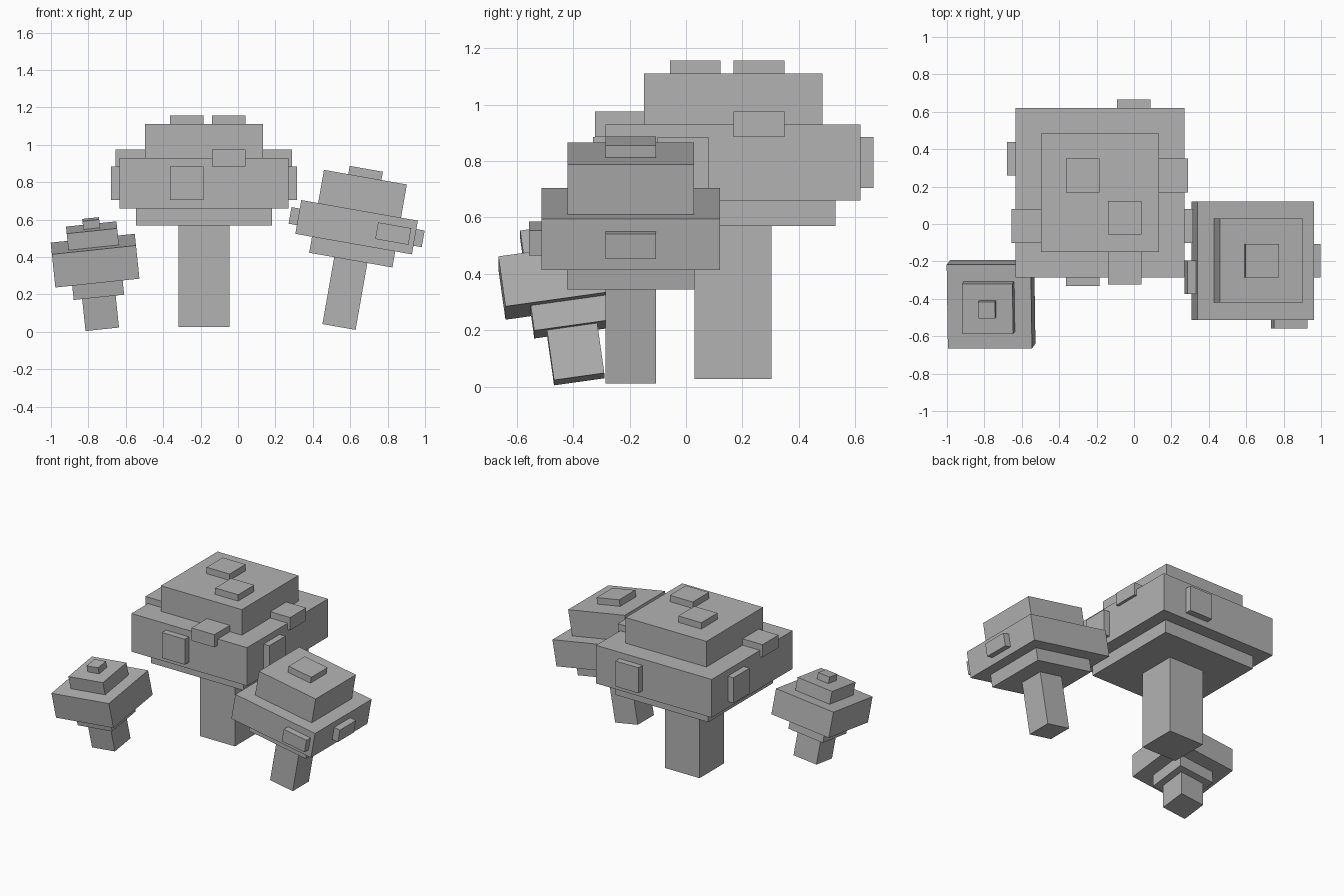
import bpy
from math import radians
from mathutils import Matrix, Euler, Vector

cube = bpy.data.objects.get("Cube")
if cube:
    bpy.data.objects.remove(cube)

grey = bpy.data.materials.new("plain_grey")
grey.use_nodes = True
color = (0.45, 0.45, 0.45, 1)
grey.diffuse_color = color
grey.node_tree.nodes["Principled BSDF"].inputs["Base Color"].default_value = color


def box(name, frame, center, size):
    """Add a box at a place inside a mushroom's own frame."""
    bpy.ops.mesh.primitive_cube_add(size=1)
    ob = bpy.context.object
    ob.name = name
    ob.data.transform(Matrix.LocRotScale(Vector(center), None, Vector(size)))
    ob.matrix_world = frame
    ob.data.materials.append(grey)
    return ob


def mushroom(name, base, tilt, layers):
    """Stack square layers (part, width, bottom, top) on a tilted base."""
    rot = Euler([radians(a) for a in tilt])
    frame = Matrix.LocRotScale(Vector(base), rot, None)
    for part, width, low, high in layers:
        box(f"{name}_{part}", frame, (0, 0, (low + high) / 2), (width, width, high - low))
    return frame


SPOT = 0.18
HALF = SPOT / 2

# Large upright mushroom
large = mushroom("large", (-0.182, 0.167, 0.026), (0, 0, 0), [
    ("stem", 0.272, 0, 0.545),
    ("gills", 0.725, 0.543, 0.634),
    ("cap", 0.905, 0.634, 0.904),
    ("crown", 0.633, 0.904, 1.085),
])
# Flat spots on the crown
for i, (x, y) in enumerate([(-0.092, 0.092), (0.133, -0.134)]):
    box(f"large_crown_spot_{i}", large, (x, y, 1.085), (SPOT, SPOT, HALF))
# Spots on the four cap sides, and on the cap's upper rim
for side, x, y in [("front", -0.092, -0.4525), ("back", 0.18, 0.4525),
                   ("right", -0.4525, 0.182), ("left", 0.4525, -0.178)]:
    size = (SPOT, HALF, SPOT) if side in ("front", "back") else (HALF, SPOT, SPOT)
    box(f"large_{side}_spot", large, (x, y, 0.769), size)
for side, x, y in [("front", 0.133, -0.4), ("left", 0.382, 0.092), ("right", -0.382, -0.178)]:
    box(f"large_{side}_rim_spot", large, (x, y, 0.904), (SPOT, SPOT, HALF))

# Medium mushroom leaning to the side
medium = mushroom("medium", (0.54, -0.196, 0.026), (0, 10, 0), [
    ("stem", 0.18, 0, 0.365),
    ("gills", 0.452, 0.363, 0.45),
    ("cap", 0.633, 0.45, 0.633),
    ("crown", 0.45, 0.633, 0.813),
])
box("medium_crown_spot", medium, (-0.003, 0, 0.813), (SPOT, SPOT, HALF))
box("medium_right_spot", medium, (-0.3165, -0.088, 0.542), (HALF, SPOT, HALF))
box("medium_left_spot", medium, (0.3165, 0, 0.542), (HALF, SPOT, HALF))
box("medium_front_spot", medium, (0.199, -0.3165, 0.542), (SPOT, HALF, HALF))

# Small mushroom leaning forward and outward
mushroom("small", (-0.727, -0.379, 0.026), (8, -6, 0), [
    ("stem", 0.18, 0, 0.182),
    ("gills", 0.271, 0.18, 0.27),
    ("cap", 0.452, 0.27, 0.45),
    ("crown", 0.271, 0.45, 0.54),
    ("crown_spot", 0.09, 0.54, 0.585),
])
